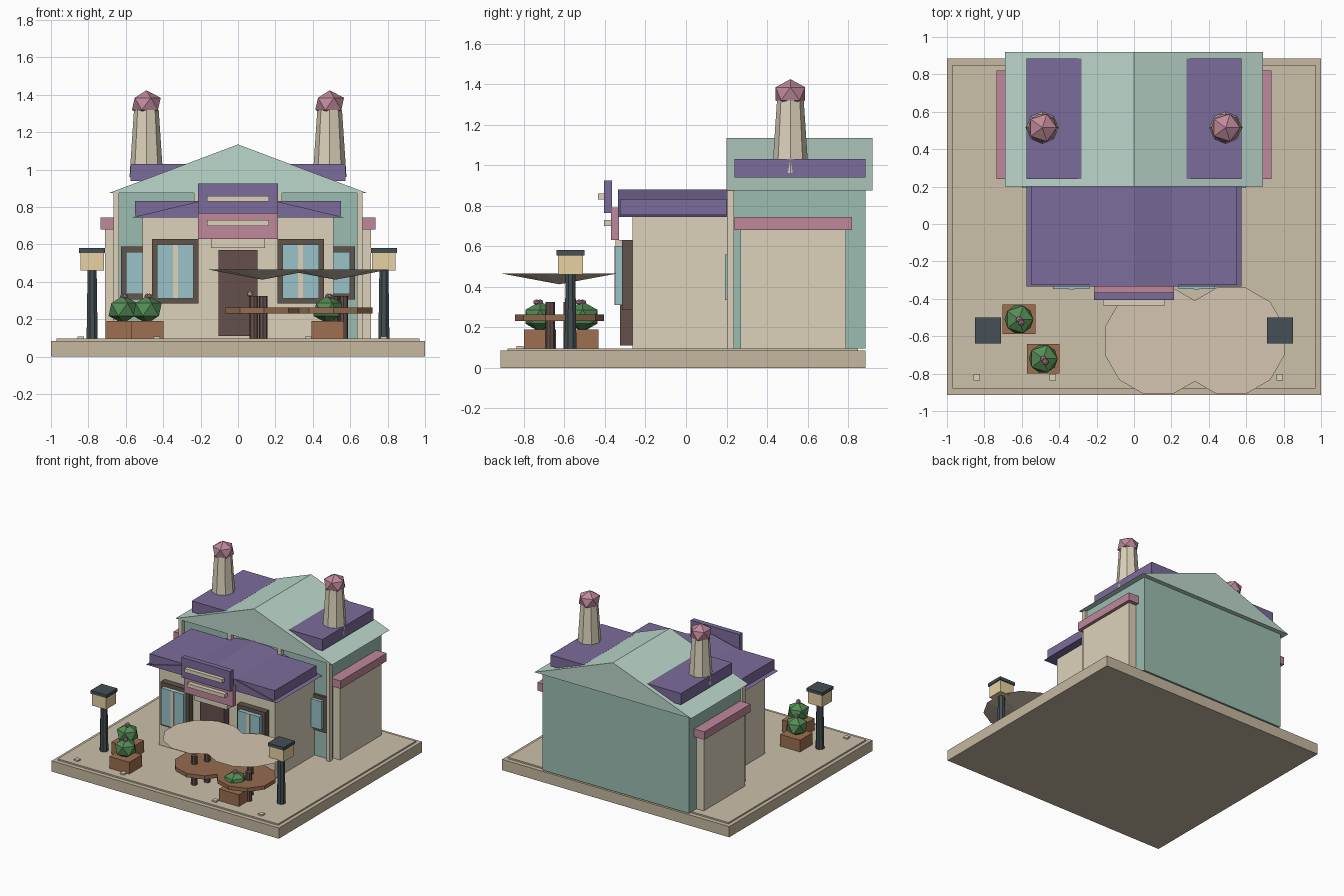
import bpy
from math import pi

if "Cube" in bpy.data.objects:
    bpy.data.objects.remove(bpy.data.objects["Cube"])

def mat(name, r, g, b):
    m = bpy.data.materials.new(name)
    m.diffuse_color = (r, g, b, 1)
    m.use_nodes = True
    m.node_tree.nodes["Principled BSDF"].inputs["Base Color"].default_value = m.diffuse_color
    return m

SAND = mat("sand", .56, .48, .35)
PAVE = mat("paving", .60, .53, .40)
CREAM = mat("cream", .72, .65, .50)
TEAL = mat("teal", .33, .51, .44)
MINT = mat("mint", .50, .68, .60)
PURPLE = mat("purple", .20, .15, .33)
PINK = mat("pink", .52, .25, .33)
BROWN = mat("brown", .13, .08, .07)
FRAME = mat("frame", .12, .09, .07)
GLASS = mat("glass", .32, .55, .58)
DARK = mat("dark_metal", .06, .08, .09)
LAMP = mat("lamp_glow", .80, .64, .36)
WOOD = mat("wood", .30, .15, .08)
CLAY = mat("clay", .34, .16, .08)
GREEN = mat("leaf", .09, .26, .09)
SAIL = mat("sail", .66, .56, .44)

def finish(o, name, m):
    o.name = name
    o.data.materials.append(m)
    return o

def mesh(name, verts, faces, m):
    me = bpy.data.meshes.new(name)
    me.from_pydata(verts, [], faces)
    o = bpy.data.objects.new(name, me)
    bpy.context.collection.objects.link(o)
    return finish(o, name, m)

def box(name, x, y, z, m):
    """Box from (min, max) ranges."""
    v = [(a, b, c) for a in x for b in y for c in z]
    f = [(0, 1, 3, 2), (4, 6, 7, 5), (0, 4, 5, 1), (2, 3, 7, 6), (0, 2, 6, 4), (1, 5, 7, 3)]
    return mesh(name, v, f, m)

def cbox(name, cx, cy, w, d, z, m):
    return box(name, (cx - w / 2, cx + w / 2), (cy - d / 2, cy + d / 2), z, m)

def gable(name, w, y, z0, z1, m):
    v = [p for b in y for p in ((-w, b, z0), (w, b, z0), (0, b, z1))]
    return mesh(name, v, [(0, 1, 2), (3, 5, 4), (0, 3, 4, 1), (1, 4, 5, 2), (2, 5, 3, 0)], m)

def cone(name, x, y, z, r1, r2, m, n=8, rot=0):
    bpy.ops.mesh.primitive_cone_add(vertices=n, radius1=r1, radius2=r2, depth=z[1] - z[0],
                                    location=(x, y, (z[0] + z[1]) / 2), rotation=(0, 0, rot))
    return finish(bpy.context.object, name, m)

def ball(name, x, y, z, r, sz, m):
    bpy.ops.mesh.primitive_ico_sphere_add(subdivisions=1, radius=r, location=(x, y, z))
    bpy.context.object.scale.z = sz
    return finish(bpy.context.object, name, m)

# Ground slab, paving and studs
box("ground_slab", (-1, 1), (-.915, .885), (0, .085), SAND)
box("paving", (-.97, .97), (-.88, .85), (.085, .096), PAVE)
for x in (-.84, -.435, .375, .78):
    cbox("paving_stud", x, -.82, .035, .035, (.096, .107), CREAM)

# Back hall and roof
box("back_hall", (-.645, .645), (.235, .885), (.095, .88), TEAL)
gable("hall_roof", .69, (.2, .92), .875, 1.135, MINT)
for x in (-.65, -.22, .22, .65):
    cbox("hall_pilaster", x, .22, .03, .034, (.095, .876), CREAM)

# Front hall and its low roof
box("front_hall", (-.51, .51), (-.265, .236), (.095, .75), CREAM)
gable("front_roof", .575, (-.335, .236), .743, .88, PURPLE)
box("front_roof_slab", (-.55, .55), (-.325, .2), (.755, .832), PURPLE)

# Stacked sign panels
box("sign_upper", (-.215, .215), (-.405, -.365), (.765, .925), PURPLE)
box("sign_lower", (-.215, .215), (-.37, -.33), (.63, .79), PINK)
box("sign_upper_bar", (-.165, .165), (-.435, -.405), (.83, .86), CREAM)
box("sign_lower_bar", (-.165, .165), (-.405, -.37), (.70, .73), CREAM)
box("door_lintel", (-.145, .145), (-.347, -.265), (.58, .63), CREAM)

# Door
box("door", (-.105, .105), (-.325, -.26), (.11, .57), BROWN)
ball("door_knob", .065, -.333, .335, .017, 1, LAMP)

for s in (-1, 1):
    # Side wing with trim
    cbox("side_wing", s * .675, .53, .07, .52, (.095, .69), CREAM)
    cbox("wing_trim", s * .685, .53, .10, .58, (.68, .743), PINK)

    # Front windows
    cbox("front_window_frame", s * .335, -.29, .25, .05, (.285, .63), FRAME)
    cbox("front_window_glass", s * .335, -.33, .195, .035, (.31, .60), GLASS)
    cbox("front_window_mullion", s * .335, -.335, .026, .034, (.31, .60), CREAM)

    # Hall windows
    cbox("hall_window_frame", s * .54, .228, .17, .02, (.305, .59), FRAME)
    cbox("hall_window_glass", s * .54, .207, .12, .03, (.335, .56), GLASS)

    # Roof slab with chimney tower
    cbox("roof_slab", s * .4275, .5625, .295, .645, (.94, 1.03), PURPLE)
    cone("tower", s * .49, .515, (.96, 1.32), .09, .066, CREAM)
    ball("tower_cap", s * .49, .515, 1.352, .086, .84, PINK)

    # Street lamp
    cone("lamp_post", s * .78, -.57, (.095, .47), .032, .026, DARK, 8, pi / 8)
    cbox("lamp_head", s * .78, -.57, .125, .125, (.46, .557), LAMP)
    cbox("lamp_cap", s * .78, -.57, .14, .14, (.555, .58), DARK)

# Planters
for x, y in ((-.615, -.51), (-.485, -.72), (.48, -.72)):
    cbox("planter", x, y, .175, .158, (.095, .19), CLAY)
    ball("bush", x, y, .252, .086, .88, GREEN)
    for dx, dy in ((0, 0), (.012, -.018)):
        ball("blossom", x + dx, y + dy, .324, .018, .8, PINK)

# Mirrored pair of tables, posts and sails
for s in (-1, 1):
    cx = .325
    cone("table_top", cx + s * .185, -.625, (.232, .262), .22, .22, WOOD, 10)
    cone("table_post", cx + s * .24, -.67, (.095, .325), .024, .024, BROWN, 8)
    cone("table_post", cx + s * .19, -.58, (.095, .325), .024, .024, BROWN, 8)
    cone("shade_sail", cx + s * .195, -.625, (.412, .465), 0, .295, SAIL, 12, pi / 12)
